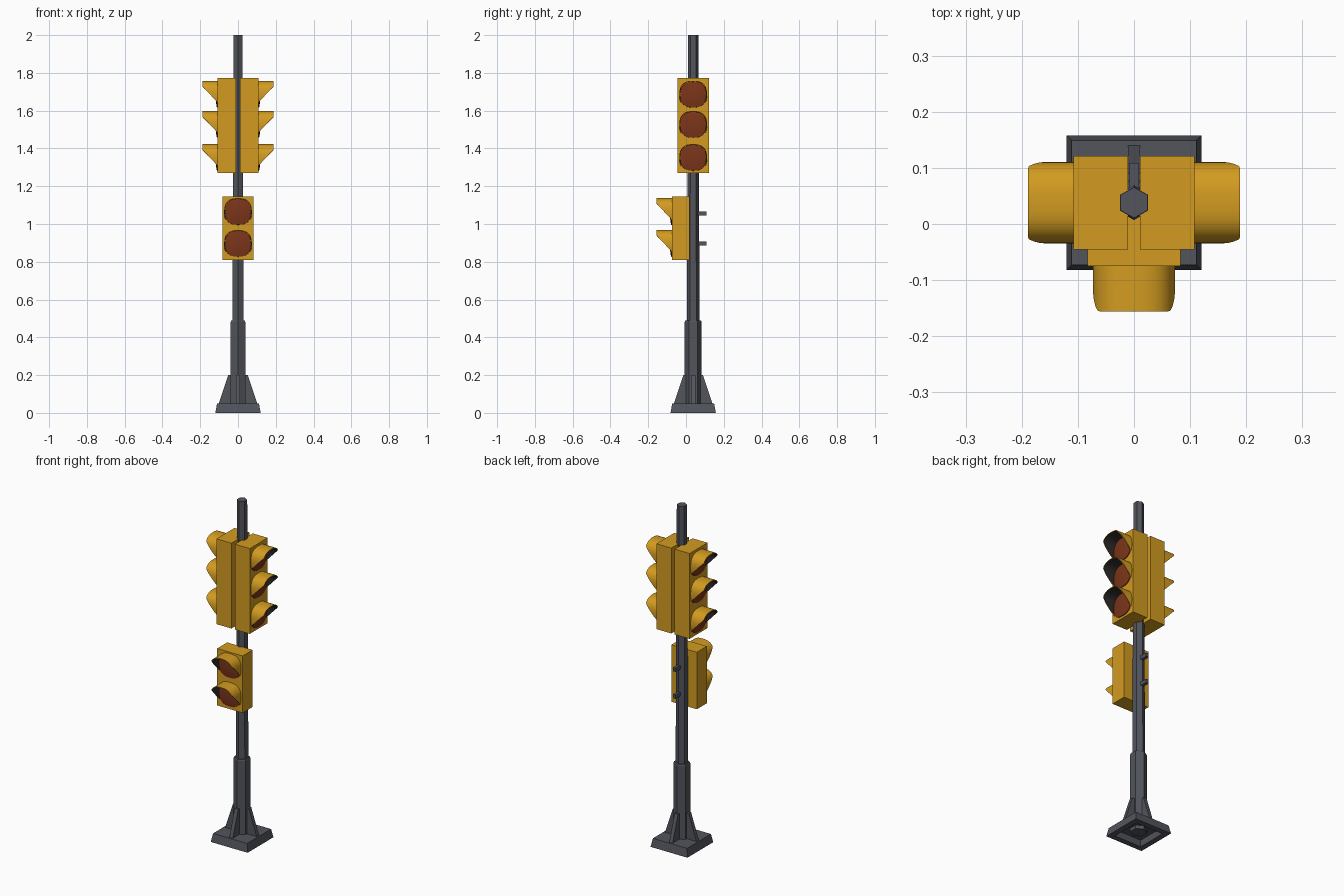
import bpy, bmesh, math
from mathutils import Matrix, Vector

if "Cube" in bpy.data.objects:
    bpy.data.objects.remove(bpy.data.objects["Cube"])

POLE_Y = 0.038
EXP = 2.6  # squareness of the lens and visor outline


def material(name, rgb):
    m = bpy.data.materials.new(name)
    m.diffuse_color = (*rgb, 1)
    m.use_nodes = True
    m.node_tree.nodes["Principled BSDF"].inputs["Base Color"].default_value = m.diffuse_color
    return m


GREY = material("dark grey metal", (0.085, 0.09, 0.108))
YELLOW = material("signal yellow", (0.65, 0.33, 0.015))
LENS = material("red brown lens", (0.2, 0.035, 0.01))
DARK = material("visor inside", (0.03, 0.025, 0.024))


def finish(name, bm, mats, mat=Matrix(), smooth=False):
    bmesh.ops.recalc_face_normals(bm, faces=bm.faces)
    me = bpy.data.meshes.new(name)
    bm.to_mesh(me)
    bm.free()
    me.transform(mat)
    for m in mats:
        me.materials.append(m)
    ob = bpy.data.objects.new(name, me)
    bpy.context.collection.objects.link(ob)
    if smooth:
        bpy.ops.object.select_all(action='DESELECT')
        ob.select_set(True)
        bpy.context.view_layer.objects.active = ob
        bpy.ops.object.shade_smooth_by_angle(angle=math.radians(40))
    return ob


def loft(bm, rings, cap=True):
    vs = [[bm.verts.new(p) for p in r] for r in rings]
    n = len(vs[0])
    for a, b in zip(vs, vs[1:]):
        for i in range(n):
            bm.faces.new((a[i], a[(i + 1) % n], b[(i + 1) % n], b[i]))
    if cap:
        return bm.faces.new(vs[0]), bm.faces.new(vs[-1])


def box(name, lo, hi, mat, m=Matrix()):
    bm = bmesh.new()
    sq = lambda z: [(lo[0], lo[1], z), (hi[0], lo[1], z), (hi[0], hi[1], z), (lo[0], hi[1], z)]
    loft(bm, [sq(lo[2]), sq(hi[2])])
    return finish(name, bm, [mat], m)


def hex_post(name, levels):
    bm = bmesh.new()
    loft(bm, [[(r * math.sin(k * math.pi / 3), r * math.cos(k * math.pi / 3) + POLE_Y, z)
               for k in range(6)] for z, r in levels])
    finish(name, bm, [GREY])


def outline(t, r):
    c, s = math.cos(t), math.sin(t)
    return (math.copysign(abs(c) ** (2 / EXP), c) * r,
            math.copysign(abs(s) ** (2 / EXP), s) * r)


def lens(name, y, z, m):
    bm = bmesh.new()
    rings = []
    for r, d in ((0.069, -0.004), (0.068, 0.004), (0.045, 0.008), (0.015, 0.01)):
        ring = []
        for k in range(24):
            x, h = outline(2 * math.pi * k / 24, r)
            ring.append((x, y - d, z + h))
        rings.append(ring)
    loft(bm, rings)
    finish(name, bm, [LENS], m, True)


def visor(name, y, z, m):
    # hood open at the front, with a slanted lower edge
    bm = bmesh.new()
    R, low, tip, depth, n = 0.073, -0.042, 0.045, 0.081, 28
    t0 = -math.asin((-low / R) ** (EXP / 2))
    strips = []
    for k in range(n + 1):
        t = t0 + (math.pi - 2 * t0) * k / n
        x, h = outline(t, R)
        d = depth * min(1, max(0.02, (h - low) / (tip - low)))
        xi, hi = x * 0.94, h * 0.94
        strips.append([bm.verts.new(p) for p in (
            (x, y + 0.003, z + h), (x, y - d, z + h),
            (xi, y - d, z + hi), (xi, y + 0.003, z + hi))])
    for a, b in zip(strips, strips[1:]):
        for j in range(4):
            f = bm.faces.new((a[j], b[j], b[(j + 1) % 4], a[(j + 1) % 4]))
            f.material_index = 1 if j == 2 else 0
    bm.faces.new(strips[0])
    bm.faces.new(strips[-1])
    finish(name, bm, [YELLOW, DARK], m, True)


def signal_head(name, m, y0, y1, z0, z1, centres):
    box(name + "_housing", (-0.083, y0, z0), (0.083, y1, z1), YELLOW, m)
    for i, c in enumerate(centres):
        lens(f"{name}_lens_{i + 1}", y0, c, m)
        visor(f"{name}_visor_{i + 1}", y0, c, m)


# hollow base plate
bm = bmesh.new()
ring = lambda r, z: [(-r, POLE_Y - r, z), (r, POLE_Y - r, z), (r, POLE_Y + r, z), (-r, POLE_Y + r, z)]
loft(bm, [ring(0.083, 0.035), ring(0.088, 0), ring(0.12, 0), ring(0.111, 0.049)])
finish("base_plate", bm, [GREY])

# base fins
for k in range(4):
    bm = bmesh.new()
    prof = [(0.02, 0.04), (0.102, 0.04), (0.102, 0.05), (0.052, 0.2), (0.02, 0.2)]
    loft(bm, [[(x, s * 0.011, z) for x, z in prof] for s in (-1, 1)])
    finish(f"base_fin_{k + 1}", bm, [GREY],
           Matrix.Translation((0, POLE_Y, 0)) @ Matrix.Rotation(k * math.pi / 2, 4, 'Z'))

# pole and lower sleeve
hex_post("sleeve", [(0.015, 0.045), (0.48, 0.045), (0.488, 0.042)])
hex_post("pole", [(0.45, 0.034), (2.0, 0.0275)])

# two side heads with three lamps
for name, s in (("right_head", 1), ("left_head", -1)):
    m = Matrix.Translation((0, POLE_Y, 0)) @ Matrix.Rotation(s * math.pi / 2, 4, 'Z')
    signal_head(name, m, -0.108, -0.011, 1.27, 1.772, (1.685, 1.525, 1.35))

# front head with two lamps, and its mounting rods through the pole
signal_head("front_head", Matrix(), -0.075, 0.018, 0.81, 1.145, (1.064, 0.895))
for i, z in enumerate((1.055, 0.897)):
    box(f"mounting_rod_{i + 1}", (-0.009, 0.0, z - 0.011), (0.009, 0.109, z + 0.011), GREY)
